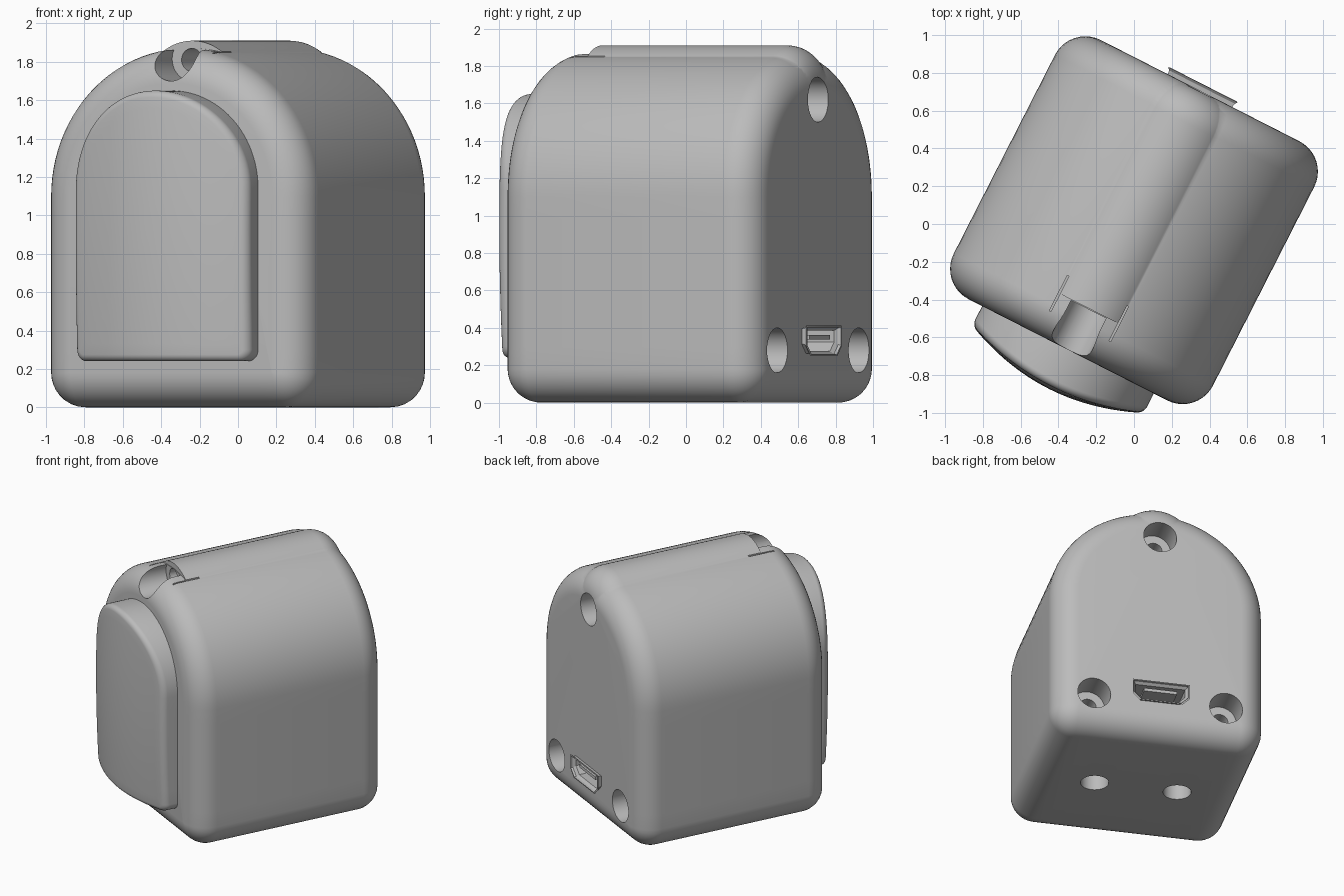
import bpy, bmesh, math
from mathutils import Matrix, Vector

if "Cube" in bpy.data.objects:
    bpy.data.objects.remove(bpy.data.objects["Cube"], do_unlink=True)

grey = bpy.data.materials.new("plain grey")
grey.use_nodes = True
GREY = (0.5, 0.5, 0.5, 1)
grey.diffuse_color = GREY
grey.node_tree.nodes["Principled BSDF"].inputs["Base Color"].default_value = GREY

HALF, FILLET, ARCH_Z = 0.77, 0.18, 1.1
BACK = HALF
STEPS = 10


def finish(name, bm):
    bmesh.ops.recalc_face_normals(bm, faces=bm.faces[:])
    mesh = bpy.data.meshes.new(name)
    bm.to_mesh(mesh)
    bm.free()
    mesh.materials.append(grey)
    obj = bpy.data.objects.new(name, mesh)
    bpy.context.collection.objects.link(obj)
    return obj


def loft(name, rings):
    """Skin a row of equal-length rings and cap both ends."""
    bm = bmesh.new()
    rows = [[bm.verts.new(p) for p in ring] for ring in rings]
    n = len(rows[0])
    for a, b in zip(rows, rows[1:]):
        for i in range(n):
            j = (i + 1) % n
            bm.faces.new((a[i], a[j], b[j], b[i]))
    bm.faces.new(rows[0])
    bm.faces.new(rows[-1])
    return finish(name, bm)


def arc(cx, cz, r, start, end, n):
    return [(cx + r * math.cos(math.radians(start + (end - start) * i / n)),
             cz + r * math.sin(math.radians(start + (end - start) * i / n)))
            for i in range(n + 1)]


def between(a, b, n):
    return [tuple(Vector(a).lerp(Vector(b), i / n)) for i in range(1, n)]


def arch(hw, base, radius, top, inset=0.0):
    """Round-topped door shape with rounded bottom corners."""
    w, z0, r = hw - inset, base + inset, max(radius - inset, 0.002)
    left = arc(-w + r, z0 + r, r, 180, 270, 8)
    right = arc(w - r, z0 + r, r, 270, 360, 8)
    dome = arc(0, top, w, 0, 180, 48)
    return (left + between(left[-1], right[0], 14) + right
            + between(right[-1], dome[0], 8) + dome
            + between(dome[-1], left[0], 8))


def at(profile, y):
    return [(x, y, z) for x, z in profile]


def quarter(n=STEPS):
    """Inset and setback factors round a quarter fillet."""
    angles = [math.pi / 2 * i / n for i in range(n + 1)]
    return [(1 - math.cos(t), 1 - math.sin(t)) for t in angles]


def cylinder(name, r, start, end, axis="Y"):
    start, end = Vector(start), Vector(end)
    bm = bmesh.new()
    turn = Matrix.Rotation(math.pi / 2, 4, "X") if axis == "Y" else Matrix()
    bmesh.ops.create_cone(bm, cap_ends=True, segments=48, radius1=r, radius2=r,
                          depth=(end - start).length,
                          matrix=Matrix.Translation((start + end) / 2) @ turn)
    return finish(name, bm)


def box(name, centre, size):
    bm = bmesh.new()
    bmesh.ops.create_cube(bm, size=1, matrix=Matrix.Translation(centre)
                          @ Matrix.Diagonal((*size, 1)))
    return finish(name, bm)


def combine(target, other, operation):
    mod = target.modifiers.new("combine", "BOOLEAN")
    mod.operation, mod.solver, mod.object = operation, "EXACT", other
    bpy.context.view_layer.objects.active = target
    bpy.ops.object.modifier_apply(modifier=mod.name)
    bpy.data.objects.remove(other, do_unlink=True)


# Housing: arched block with every edge rounded
def housing_ring(inset, y):
    return at(arch(HALF, 0, FILLET, ARCH_Z, inset * FILLET), y)


front = [housing_ring(i, -HALF + s * FILLET) for i, s in reversed(quarter())]
back = [housing_ring(i, HALF - s * FILLET) for i, s in quarter()]
housing = loft("housing", front + back)

# Rounded ridge along the crown
RIDGE_R, RIDGE_Z = 0.29, 1.62
ridge_rings = [at(arc(0, RIDGE_Z, RIDGE_R, 0, 357, 119), -0.525)]
ridge_rings += [at(arc(0, RIDGE_Z, RIDGE_R - i * FILLET, 0, 357, 119),
                   BACK - 0.004 - s * FILLET) for i, s in quarter()]
combine(housing, loft("ridge", ridge_rings), "UNION")

# Screw holes in the back, each with a ledge and a narrower bore
cutters = []
for x, z in ((0, RIDGE_Z), (-0.48, 0.28), (0.48, 0.28)):
    cutters.append(cylinder("screw_recess", 0.12, (x, BACK - 0.2, z), (x, BACK + 0.2, z)))
    cutters.append(cylinder("screw_bore", 0.06, (x, BACK - 0.45, z), (x, BACK - 0.1, z)))

# Notch and bore at the front of the crown, with a slit on either side
cutters.append(cylinder("notch", 0.115, (0, -1, 1.815), (0, -0.53, 1.815)))
cutters.append(cylinder("notch_bore", 0.06, (0, -0.6, 1.81), (0, -0.3, 1.81)))
for side in (-1, 1):
    cutters.append(box("slit", (side * 0.177, -0.525, 1.86), (0.01, 0.21, 0.08)))
    # Holes in the underside
    cutters.append(cylinder("base_hole", 0.1, (side * 0.3, 0, -0.1), (side * 0.3, 0, 0.2), "Z"))


# Charging socket: tapered outline, wider at the top
def socket_ring(scale, y):
    outline = ((-0.18, 0.055), (0.18, 0.055), (0.18, -0.005),
               (0.13, -0.055), (-0.13, -0.055), (-0.18, -0.005))
    grow = (scale - 1) * 0.15
    return [(x + math.copysign(grow, x), y, 0.33 + z + math.copysign(grow, z))
            for x, z in outline]


cutters.append(loft("socket_pocket", [socket_ring(1.08, BACK - 0.22), socket_ring(1.08, BACK + 0.1)]))
for cutter in cutters:
    combine(housing, cutter, "DIFFERENCE")

socket_shell = loft("socket_shell", [
    socket_ring(1.0, BACK - 0.215), socket_ring(1.0, BACK + 0.005),
    socket_ring(1.18, BACK + 0.035), socket_ring(1.12, BACK + 0.037),
    socket_ring(0.92, BACK + 0.006), socket_ring(0.92, BACK - 0.18)])
socket_tongue = box("socket_tongue", (0, BACK - 0.09, 0.35), (0.24, 0.2, 0.024))


# Front cover: arched plate with a gently domed face
COVER = (0.51, 0.24, 0.06, 1.14)
EDGE = 0.035
MID_Z = 0.95


def dome(x, z):
    return -1.0 + 0.11 * (x / 0.5) ** 2 + 0.02 * ((z - MID_Z) / 0.7) ** 2


cover_rings = [at(arch(*COVER), -HALF + 0.06)]
for inset, setback in quarter(6):
    cover_rings.append([(x, dome(x, z) + setback * EDGE, z)
                        for x, z in arch(*COVER, inset * EDGE)])
inner = arch(*COVER, EDGE)
for k in range(1, 12):
    f = 1 - k / 12
    ring = [(x * f, MID_Z + (z - MID_Z) * f) for x, z in inner]
    cover_rings.append([(x, dome(x, z), z) for x, z in ring])
front_cover = loft("front_cover", cover_rings)

# Turn the whole device on its base and shade it
pose = Matrix.Translation((0, 0.02, 0)) @ Matrix.Rotation(math.radians(-27), 4, "Z")
for obj in (housing, socket_shell, socket_tongue, front_cover):
    obj.data.transform(pose)
    bpy.ops.object.select_all(action="DESELECT")
    obj.select_set(True)
    bpy.context.view_layer.objects.active = obj
    bpy.ops.object.shade_smooth_by_angle(angle=math.radians(30))
